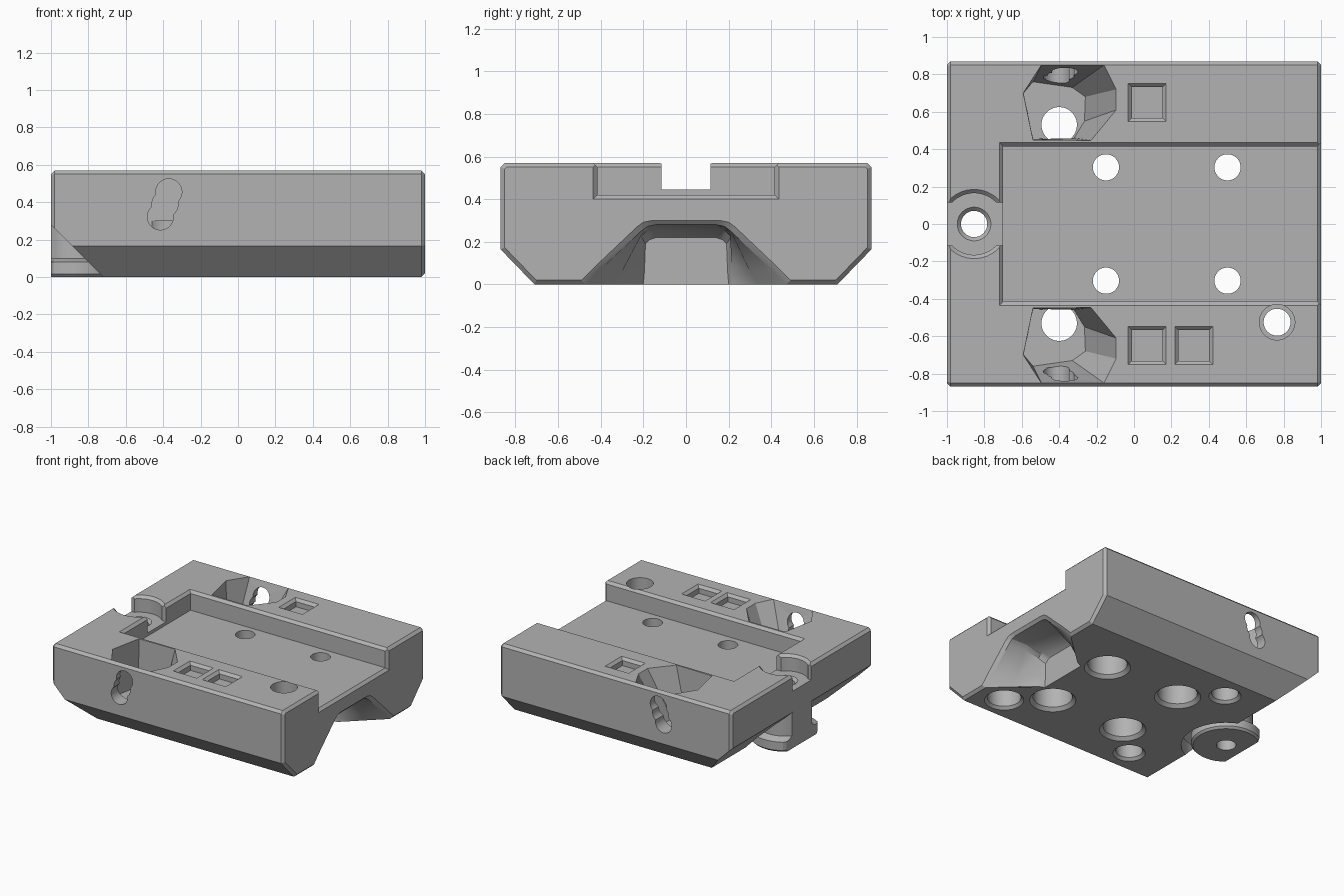
import bpy, bmesh, math

cube = bpy.data.objects.get("Cube")
if cube:
    bpy.data.objects.remove(cube, do_unlink=True)

grey = bpy.data.materials.new("plain grey")
grey.use_nodes = True
grey.diffuse_color = (0.45, 0.45, 0.45, 1)
grey.node_tree.nodes["Principled BSDF"].inputs["Base Color"].default_value = (0.45, 0.45, 0.45, 1)


def loft(name, rings):
    """Closed solid through a list of matching point rings."""
    bm = bmesh.new()
    rows = [[bm.verts.new(p) for p in ring] for ring in rings]
    n = len(rows[0])
    for a, b in zip(rows, rows[1:]):
        for i in range(n):
            j = (i + 1) % n
            bm.faces.new((a[i], a[j], b[j], b[i]))
    bm.faces.new(rows[0])
    bm.faces.new(rows[-1])
    bmesh.ops.recalc_face_normals(bm, faces=bm.faces)
    mesh = bpy.data.meshes.new(name)
    bm.to_mesh(mesh)
    bm.free()
    mesh.materials.append(grey)
    ob = bpy.data.objects.new(name, mesh)
    bpy.context.collection.objects.link(ob)
    return ob


def rect(x0, x1, y0, y1, z, grow=0.0):
    x0, x1, y0, y1 = x0 - grow, x1 + grow, y0 - grow, y1 + grow
    return [(x0, y0, z), (x1, y0, z), (x1, y1, z), (x0, y1, z)]


def circle(x, y, r, z, n=40, min_x=-9):
    turn = [2 * math.pi * (i + 0.5) / n for i in range(n)]
    return [(max(x + r * math.cos(t), min_x), y + r * math.sin(t), z) for t in turn]


def lathe(name, x, y, profile, min_x=-9):
    return loft(name, [circle(x, y, r, z, min_x=min_x) for r, z in profile])


def combine(target, other, operation="DIFFERENCE"):
    mod = target.modifiers.new("join", "BOOLEAN")
    mod.operation = operation
    mod.solver = "EXACT"
    mod.object = other
    bpy.context.view_layer.objects.active = target
    bpy.ops.object.modifier_apply(modifier=mod.name)
    bpy.data.objects.remove(other, do_unlink=True)


def cut(cutter):
    combine(body, cutter)


# Main block with chamfered edges
def section(x, d):
    half = [(0.71 - 0.4 * d, d), (0.87 - d, 0.165 + 0.4 * d),
            (0.87 - d, 0.55 - 0.4 * d), (0.85 - 0.4 * d, 0.57 - d)]
    return [(x, y, z) for y, z in half] + [(x, -y, z) for y, z in reversed(half)]


C = 0.02  # chamfer size
body = loft("body", [section(-1, C), section(-1 + C, 0), section(1 - C, 0), section(1, C)])

# Sloped underside at the right end
wedge = [(-1.1, 0.38), (-1.1, -0.1), (-0.62, -0.1)]
cut(loft("end_slope", [[(x, y, z) for x, z in wedge] for y in (-1, 1)]))

# Clearance around the round foot, then the foot itself
FOOT = -0.855
cut(lathe("foot_clearance", FOOT, 0, [(0.32, -0.1), (0.32, 0.12), (0.2, 0.24)]))
foot = lathe("foot", FOOT, 0, [(0.235, 0), (0.25, 0.015), (0.25, 0.08),
                               (0.19, 0.1), (0.19, 0.34)], min_x=-1)
combine(body, foot, "UNION")

# Wide channel along the top, with a flared rim and a flared open end
W, FLOOR, TOP = 0.415, 0.42, 0.57
channel = (-0.70, 1.2, -W, W)
cut(loft("channel", [rect(*channel, FLOOR), rect(*channel, TOP - C),
                     rect(*channel, TOP + C, 2 * C)]))
cut(loft("channel_end", [
    [(x, -W - g, FLOOR - g), (x, W + g, FLOOR - g), (x, W + g, 0.8), (x, -W - g, 0.8)]
    for x, g in ((0.97, -0.01), (1.03, 0.05))]))

# Round seat and slot at the closed end of the channel
SEAT = 0.445
cut(lathe("seat", FOOT, 0, [(0.165, SEAT), (0.165, TOP - C), (0.205, TOP + C)]))
slot = (-1.1, -0.6, -0.115, 0.115)
cut(loft("seat_slot", [rect(*slot, SEAT), rect(*slot, 0.8)]))
cut(lathe("seat_hole", FOOT, 0, [(0.07, -0.1), (0.07, SEAT - 0.02), (0.11, SEAT + 0.02)]))


# Scooped recess under the left end
def scoop(x, points):
    return [(x, y, z) for y, z in points] + [(x, -y, z) for y, z in reversed(points)]


mouth = [(0.53, -0.05), (0.47, 0.0), (0.40, 0.07), (0.21, 0.25), (0.18, 0.272), (0.14, 0.28)]
middle = [(0.37, -0.05), (0.34, 0.0), (0.30, 0.06), (0.205, 0.24), (0.175, 0.268), (0.14, 0.278)]
back = [(0.20, -0.05), (0.20, 0.0), (0.195, 0.06), (0.19, 0.19), (0.17, 0.21), (0.14, 0.22)]
flare = [(y + 0.04, z + 0.04) for y, z in mouth]
cut(loft("scoop", [scoop(0.66, back), scoop(0.71, [(y + 0.02, z + 0.035) for y, z in back]),
                   scoop(0.84, middle), scoop(1 - C, mouth), scoop(1 + C, flare)]))

# Faceted side pockets with a drain hole and an angled slot, mirrored
pocket_floor = [(-.54, .76), (-.33, .73), (-.26, .68), (-.265, .55), (-.32, .46), (-.54, .455), (-.59, .70)]
pocket_rim = [(-.495, .85), (-.16, .85), (-.095, .72), (-.095, .61), (-.23, .447), (-.54, .45), (-.592, .70)]
for side in (-1, 1):
    levels = ((pocket_floor, 0.2), (pocket_rim, TOP), (pocket_rim, 0.65))
    cut(loft("pocket", [[(x, side * y, z) for x, y in ring] for ring, z in levels]))
    cut(lathe("pocket_hole", -0.4, side * 0.53, [(0.135, -0.02), (0.095, 0.02), (0.095, 0.3)]))
    for x, z in ((-0.37, 0.455), (-0.39, 0.39), (-0.415, 0.322)):
        cut(loft("side_slot", [[(px, side * y, pz) for px, pz, _ in circle(x, z, 0.07, 0)]
                               for y in (0.72, 0.95)]))

# Screw holes through the channel floor, widened from below
for x in (-0.15, 0.5):
    for y in (-0.303, 0.303):
        cut(lathe("screw_hole", x, y, [(0.185, -0.02), (0.14, 0.025), (0.14, 0.2),
                                       (0.07, 0.2), (0.07, 0.6)]))

# Stepped corner hole
cut(lathe("corner_hole", 0.765, -0.525, [(0.16, -0.02), (0.12, 0.02), (0.12, 0.18), (0.072, 0.18),
                                         (0.072, 0.45), (0.095, 0.45), (0.095, 0.65)]))

# Shallow square recesses
for x, y in ((0.07, 0.65), (0.07, -0.65), (0.32, -0.65)):
    r = (x - 0.082, x + 0.082, y - 0.082, y + 0.082)
    cut(loft("square_recess", [rect(*r, 0.51), rect(*r, TOP - C), rect(*r, TOP + C, 2 * C)]))

# Smooth round surfaces, crisp edges
bpy.ops.object.select_all(action="DESELECT")
body.select_set(True)
bpy.context.view_layer.objects.active = body
bpy.ops.object.shade_smooth_by_angle(angle=math.radians(25))
